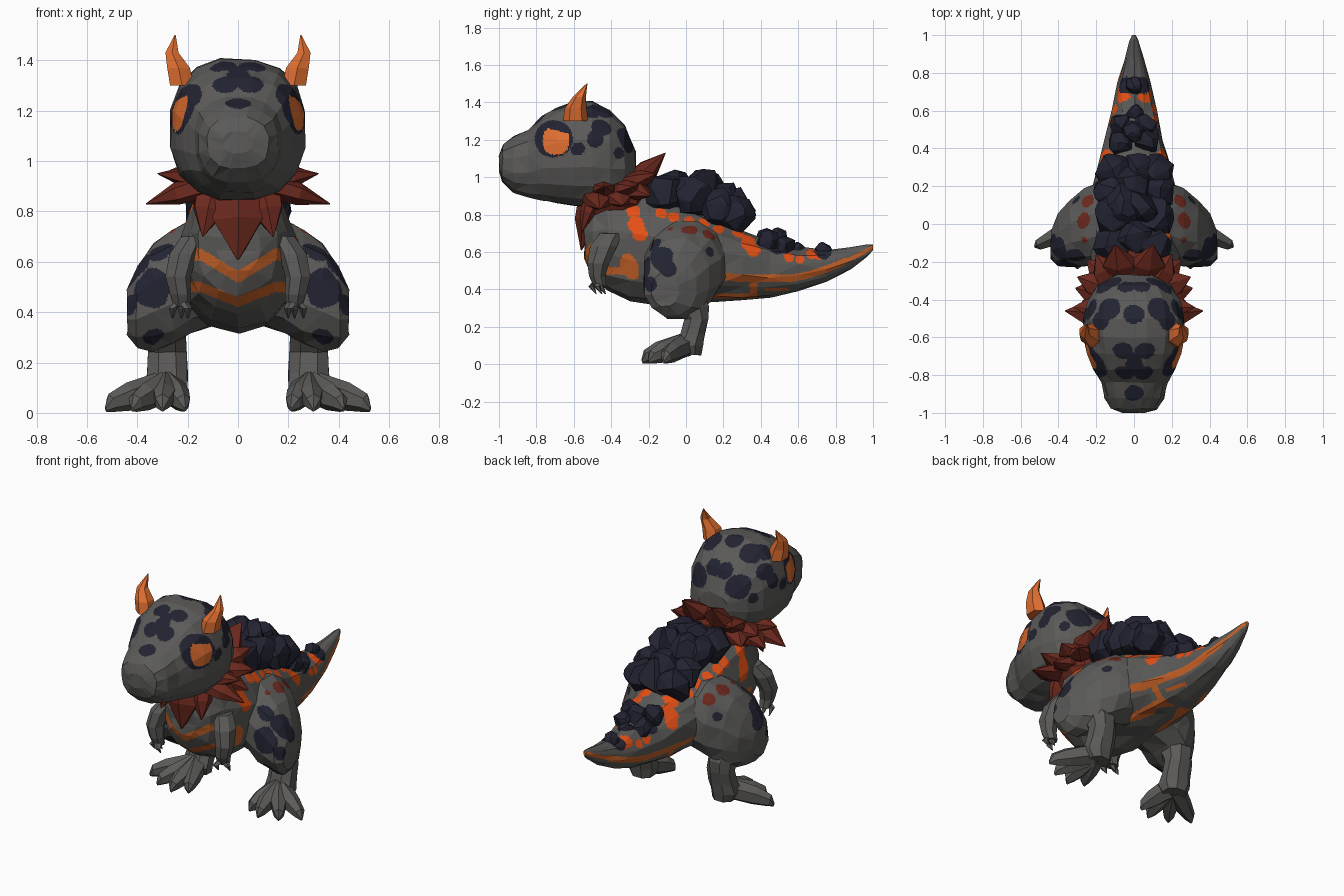
import bpy, bmesh, math, random
from mathutils import Vector

random.seed(4)
if "Cube" in bpy.data.objects:
    bpy.data.objects.remove(bpy.data.objects["Cube"], do_unlink=True)

# Materials
PALETTE = {
    "stone_grey": (0.105, 0.103, 0.098),
    "navy_rock": (0.016, 0.017, 0.031),
    "horn_orange": (0.74, 0.155, 0.03),
    "stripe_orange": (0.56, 0.118, 0.02),
    "lava_orange": (0.85, 0.085, 0.008),
    "collar_red": (0.15, 0.022, 0.013),
}
MATS = []
for mat_name, rgb in PALETTE.items():
    mat = bpy.data.materials.new(mat_name)
    mat.use_nodes = True
    mat.diffuse_color = (*rgb, 1)
    shader = next(n for n in mat.node_tree.nodes if n.type == 'BSDF_PRINCIPLED')
    shader.inputs["Base Color"].default_value = (*rgb, 1)
    shader.inputs["Roughness"].default_value = 0.9
    MATS.append(mat)
GREY, NAVY, HORN, STRIPE, LAVA, RED = range(6)


def tube(bm, points, sides=8, axis=None, power=2.0, jitter=0.0):
    """Loft rings (x, y, z, radius across, radius up) along one fixed axis."""
    ends = Vector(points[-1][:3]) - Vector(points[0][:3])
    axis = Vector(axis or ends).normalized()
    ref = Vector((0, 1, 0)) if abs(axis.z) > 0.6 else Vector((0, 0, 1))
    across = axis.cross(ref).normalized()
    up = across.cross(axis)
    rings = []
    for x, y, z, ra, rb in points:
        ring = []
        for i in range(sides):
            a = math.tau * (i + 0.5) / sides
            c, s = math.cos(a), math.sin(a)
            c = math.copysign(abs(c) ** (2 / power), c)
            s = math.copysign(abs(s) ** (2 / power), s)
            p = Vector((x, y, z)) + across * ra * c + up * rb * s
            p += Vector([random.uniform(-jitter, jitter) for _ in "xyz"]) * min(1, ra * 8)
            p.z = max(p.z, 0)
            ring.append(bm.verts.new(p))
        rings.append(ring)
    for a, b in zip(rings, rings[1:]):
        for i in range(sides):
            j = (i + 1) % sides
            bm.faces.new((a[i], a[j], b[j], b[i]))
    bm.faces.new(rings[0])
    bm.faces.new(rings[-1])


def finish(bm, name, colour=GREY, mirror=False, paint=None):
    """Turn the mesh into an object; paint(x, y, z) picks the colour per face."""
    bmesh.ops.recalc_face_normals(bm, faces=bm.faces)
    if paint:
        bmesh.ops.triangulate(bm, faces=bm.faces)
        bmesh.ops.subdivide_edges(bm, edges=bm.edges, cuts=10, use_grid_fill=True)
    for f in bm.faces:
        c = f.calc_center_median()
        f.material_index = paint(abs(c.x), c.y, c.z) if paint else colour
    mesh = bpy.data.meshes.new(name)
    bm.to_mesh(mesh)
    bm.free()
    for m in MATS:
        mesh.materials.append(m)
    ob = bpy.data.objects.new(name, mesh)
    bpy.context.collection.objects.link(ob)
    if mirror:
        ob.modifiers.new("mirror", 'MIRROR')


def in_spots(spots, x, y, z, side=1.0):
    """True inside any blob; a wavy edge keeps the blobs irregular."""
    wave = 1 + 0.1 * math.sin(37 * y + 23 * z) + 0.08 * math.sin(41 * z - 29 * x)
    return any(math.hypot((x - sx) * side, y - sy, z - sz) < r * wave
               for sx, sy, sz, r in spots)


# Body and tail: y, bottom, top, half width
BODY = [(-.54, .56, .78, .09), (-.5, .47, .86, .16), (-.42, .39, .92, .2), (-.3, .34, .93, .23),
        (-.15, .32, .9, .24), (0, .335, .84, .24), (.15, .34, .77, .235), (.3, .345, .71, .195),
        (.45, .355, .655, .155), (.6, .385, .625, .12), (.75, .44, .61, .085),
        (.88, .51, .625, .05), (.97, .575, .64, .025), (1, .61, .64, .01)]
LAVA_SPOTS = [(.22, -.27, .74, .045), (.22, -.25, .7, .04), (.2, -.28, .83, .04),
              (.2, -.13, .82, .035), (.2, -.06, .8, .035), (.2, .02, .785, .035), (.18, .1, .765, .035),
              (.17, .18, .73, .035), (.1, .28, .7, .03), (.15, .36, .61, .035), (.15, .34, .66, .045),
              (.1, .55, .57, .025), (.1, .61, .56, .025), (.06, .67, .59, .03), (.055, .71, .59, .03)]
BODY_SPOTS = [(.05, .74, .61, .05), (.1, .48, .62, .04), (.22, -.38, .8, .03)]
FLANK_SPOTS = [(.22, -.31, .54, .05), (.22, -.29, .49, .04)]


def paint_body(x, y, z):
    if in_spots(BODY_SPOTS, x, y, z):
        return NAVY
    if in_spots(LAVA_SPOTS, x, y, z, .5):
        return LAVA
    if y < -.25:                               # chest chevrons and flank patch
        bend = min(x, .15)
        bands = abs(z - .54 - .6 * bend) < .024 or abs(z - .44 - .4 * bend) < .02
        if bands and x < .195 or in_spots(FLANK_SPOTS, x, y, z, .5):
            return STRIPE
    if y > .05:                                # tail bands with cross bar
        line = .46 + .55 * max(0, y - .55) ** 1.5 + .15 * max(0, .28 - y)
        if y > .15 and abs(z - line) < (.02 if y < .85 else .012):
            return STRIPE
        if y < .38 and abs(z - .365) < .012:
            return STRIPE
        if .365 < z < line and abs(y - .36) < .02:
            return STRIPE
        if .42 < y < .55 and abs(z - .4) < .008:
            return STRIPE
    return GREY


bm = bmesh.new()
tube(bm, [(0, y, (lo + hi) / 2, w, (hi - lo) / 2) for y, lo, hi, w in BODY],
     14, (0, 1, 0), 2.2, .008)
finish(bm, "body_and_tail", paint=paint_body)

# Head with painted eyes
HEAD = [(-1, 1.03, 1.12, .06), (-.98, .97, 1.175, .125), (-.92, .915, 1.22, .16),
        (-.84, .89, 1.26, .175), (-.77, .875, 1.33, .22), (-.69, .86, 1.38, .25),
        (-.6, .845, 1.405, .268), (-.5, .84, 1.41, .27), (-.41, .86, 1.365, .25),
        (-.33, .91, 1.28, .2), (-.27, 1.0, 1.14, .1)]
HEAD_SPOTS = [(0, -.9, 1.23, .05), (.05, -.79, 1.3, .047), (0, -.74, 1.35, .05), (.06, -.68, 1.385, .052),
              (.02, -.71, 1.38, .035), (.14, -.44, 1.37, .068), (0, -.47, 1.4, .055),
              (.19, -.51, 1.36, .058), (.26, -.48, 1.21, .048), (.25, -.45, 1.27, .058),
              (.27, -.58, 1.15, .037), (.13, -.32, 1.2, .075), (.04, -.32, 1.27, .058),
              (.24, -.65, 1.36, .025), (.2, -.37, 1.13, .035)]


def paint_head(x, y, z):
    dy, dz = y + .695, z - 1.195
    if x > .12:
        if (abs(dy) / .07) ** 2.5 + (abs(dz) / .075) ** 2.5 < 1 and dz < .055 - .25 * dy:
            return HORN
        if math.hypot((dy + .012) / .102, (dz - .01) / .1) < 1:
            return NAVY
    return NAVY if in_spots(HEAD_SPOTS, x, y, z) else GREY


bm = bmesh.new()
tube(bm, [(0, y, (lo + hi) / 2, w, (hi - lo) / 2) for y, lo, hi, w in HEAD],
     16, (0, 1, 0), 2.45, .005)
finish(bm, "head", paint=paint_head)

# Horns
bm = bmesh.new()
tube(bm, [(.222, -.59, 1.3, .055, .068), (.236, -.59, 1.37, .052, .058),
          (.262, -.57, 1.43, .03, .035), (.25, -.53, 1.5, .003, .003)], 6, (0, 0, 1))
finish(bm, "horns", HORN, mirror=True)

# Thighs swell sideways out of the hips
THIGH = [(.08, 0, .55, .23, .2), (.19, 0, .54, .22, .23), (.26, -.02, .5, .21, .235),
         (.34, -.05, .46, .18, .22), (.4, -.08, .42, .145, .165), (.44, -.11, .4, .075, .09)]
THIGH_SPOTS = [(.4, -.13, .57, .07), (.4, -.1, .51, .055), (.43, -.19, .43, .04), (.34, -.21, .5, .075),
               (.32, -.18, .66, .055), (.33, -.18, .29, .045), (.3, .12, .6, .03)]
HIP_SPOTS = [(.27, .02, .73, .045), (.24, .12, .69, .035), (.27, -.09, .74, .025)]


def paint_leg(x, y, z):
    if in_spots(HIP_SPOTS, x, y, z):
        return RED
    return NAVY if in_spots(THIGH_SPOTS, x, y, z) else GREY


bm = bmesh.new()
tube(bm, THIGH, 12, (1, 0, 0), 2.2, .006)
finish(bm, "thighs", mirror=True, paint=paint_leg)

# Shanks with raised heels and splayed toes
bm = bmesh.new()
tube(bm, [(.3, -.03, .38, .09, .12), (.285, .03, .31, .085, .1), (.28, .055, .24, .082, .07),
          (.28, .035, .16, .085, .07), (.285, .01, .1, .09, .085), (.28, .02, .05, .07, .065)],
     8, (0, 0, -1), 2.2, .004)
for tx, ty in [(.525, -.12), (.42, -.2), (.3, -.235), (.21, -.19)]:
    mx, my = .6 * tx + .4 * .28, .6 * ty
    tube(bm, [(.285, 0, .105, .07, .065), (mx, my, .065, .048, .058),
              (tx * .9 + .03, ty * .9, .04, .032, .038), (tx, ty, .014, .006, .01)], 6)
finish(bm, "shanks_and_feet", mirror=True)

# Arms with claws
bm = bmesh.new()
tube(bm, [(.18, -.4, .7, .05, .06), (.22, -.44, .63, .06, .075), (.24, -.47, .54, .052, .06),
          (.23, -.475, .47, .045, .045), (.225, -.46, .42, .035, .035)], 7, (0, 0, -1), 2, .004)
for cx, cy in [(.26, -.46), (.225, -.44), (.2, -.49)]:
    tube(bm, [(.225, -.47, .45, .025, .025), (cx, cy - .015, .415, .018, .018),
              (cx, cy + .01, .375, .003, .003)], 5, (0, 0, -1))
finish(bm, "arms", mirror=True)

# Neck core and spiky collar
bm = bmesh.new()
tube(bm, [(0, -.38, .78, .15, .13), (0, -.38, .86, .2, .17), (0, -.38, .93, .2, .18),
          (0, -.38, 1.0, .15, .16)], 12, (0, 0, 1), 2, .01)
finish(bm, "neck_ring", RED)
SPIKES = [((0, -.5, .89), (0, -.56, .61), .15), ((.1, -.5, .89), (.14, -.56, .7), .09),
          ((.14, -.48, .9), (.365, -.46, .83), .1), ((.15, -.44, .93), (.32, -.44, .95), .085),
          ((.17, -.37, .9), (.31, -.34, .85), .09), ((.17, -.33, .94), (.3, -.28, .95), .085),
          ((.13, -.3, .94), (.25, -.19, .9), .1), ((.12, -.29, .97), (.2, -.16, 1.02), .1),
          ((.06, -.28, .96), (.1, -.11, 1.13), .125), ((0, -.28, .94), (0, -.1, 1.0), .1)]
bm = bmesh.new()
for base, tip, w in SPIKES:
    b, t = Vector(base), Vector(tip)
    for s in ((1, -1) if b.x else (1,)):
        flip = Vector((s, 1, 1))
        tube(bm, [(*(b.lerp(t, k) * flip), w * g, w * g * .6)
                  for k, g in ((0, .85), (.45, .75), (1, .03))], 6, jitter=.006)
finish(bm, "spiky_collar", RED)

# Boulders along the back
BOULDERS = [(.1, -.11, .91, .12), (0, -.06, .93, .12), (.1, .04, .9, .125), (.05, .1, .93, .12),
            (.12, .17, .84, .11), (0, .21, .86, .12), (.11, .27, .8, .11), (0, .27, .83, .12),
            (.07, .43, .66, .07), (0, .49, .66, .075), (.06, .53, .62, .07), (0, .59, .605, .055),
            (0, .73, .6, .055)]
bm = bmesh.new()
for bx, by, bz, r in BOULDERS:
    for s in ((1, -1) if bx else (1,)):
        cloud = []
        for _ in range(26):
            d = Vector([random.gauss(0, 1) for _ in "xyz"]).normalized()
            cloud.append(bm.verts.new(Vector((s * bx, by, bz)) + d * r * random.uniform(.92, 1.02)))
        hull = bmesh.ops.convex_hull(bm, input=cloud)
        bmesh.ops.delete(bm, geom=list(set(hull["geom_interior"])), context='VERTS')
finish(bm, "back_boulders", NAVY)
